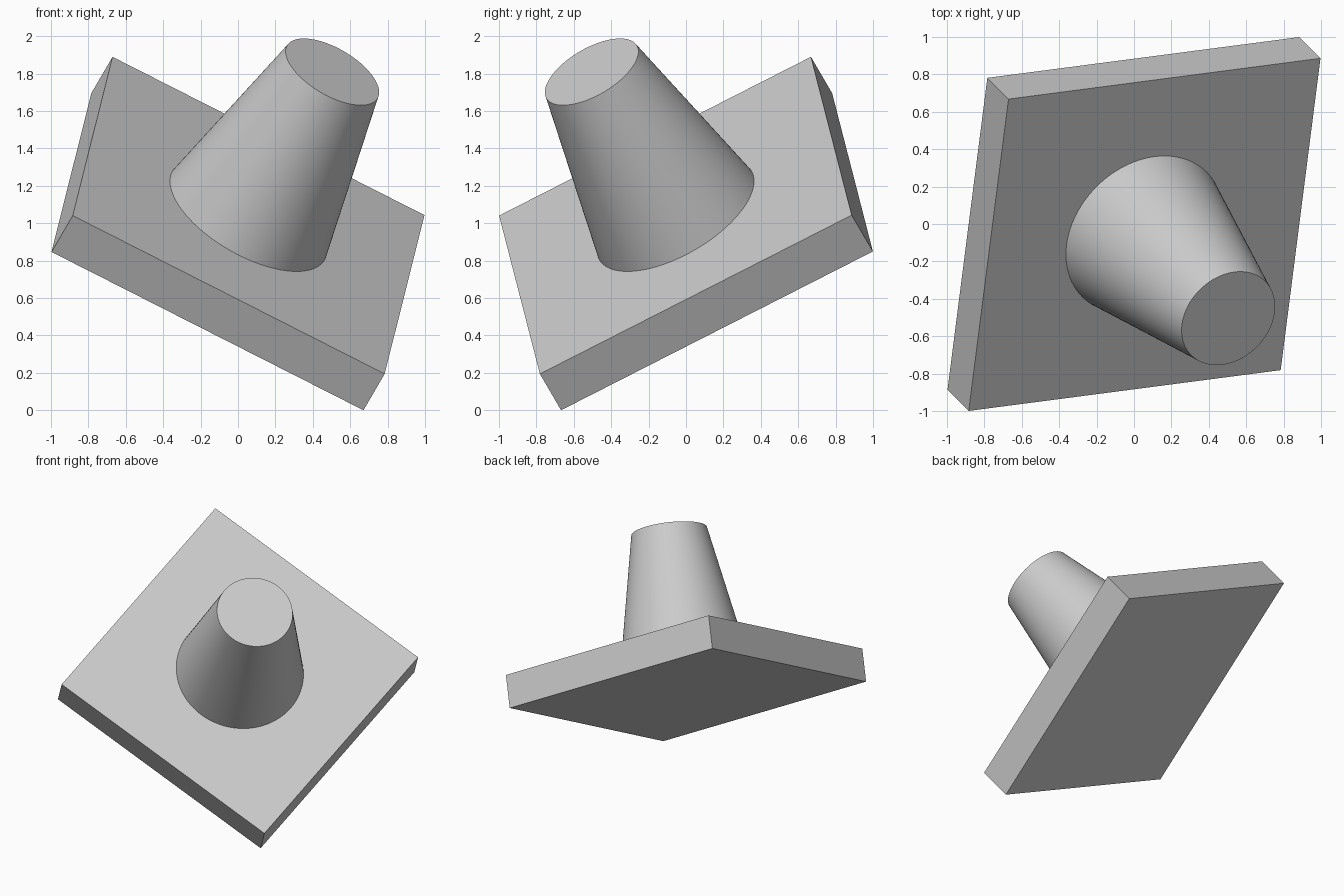
import bpy
from mathutils import Matrix, Vector

cube = bpy.data.objects.get("Cube")
if cube:
    bpy.data.objects.remove(cube, do_unlink=True)

# Proportions in the tilted frame of the plate
SIDE, THICK = 1.883, 0.252
BASE_R, TOP_R, TOP_AT = 0.471, 0.28, 1.121
CENTRE = Vector((0, 0, 0.945))

# Tilted frame: w is the plate normal, u and v run along its edges
w = Vector((0.45, -0.45, 0.771)).normalized()
u = Vector((0.886, 0.116, -0.45))
u = (u - w * u.dot(w)).normalized()
v = w.cross(u)
frame = Matrix.Translation(CENTRE) @ Matrix((u, v, w)).transposed().to_4x4()

# Single plain grey
grey = bpy.data.materials.new("light_grey")
grey.use_nodes = True
colour = (0.6, 0.6, 0.6, 1)
grey.diffuse_color = colour
bsdf = next(n for n in grey.node_tree.nodes if n.type == 'BSDF_PRINCIPLED')
bsdf.inputs["Base Color"].default_value = colour


def finish(name, local):
    obj = bpy.context.object
    obj.name = name
    obj.data.materials.append(grey)
    obj.data.transform(frame @ local)
    return obj


# Square plate
bpy.ops.mesh.primitive_cube_add(size=1)
finish("base_plate", Matrix.Diagonal((SIDE, SIDE, THICK, 1)))

# Tapered boss standing on the plate
height = TOP_AT - THICK / 2
bpy.ops.mesh.primitive_cone_add(vertices=96, radius1=BASE_R, radius2=TOP_R, depth=height)
finish("tapered_boss", Matrix.Translation((0, 0, THICK / 2 + height / 2)))
bpy.ops.object.shade_smooth_by_angle()
